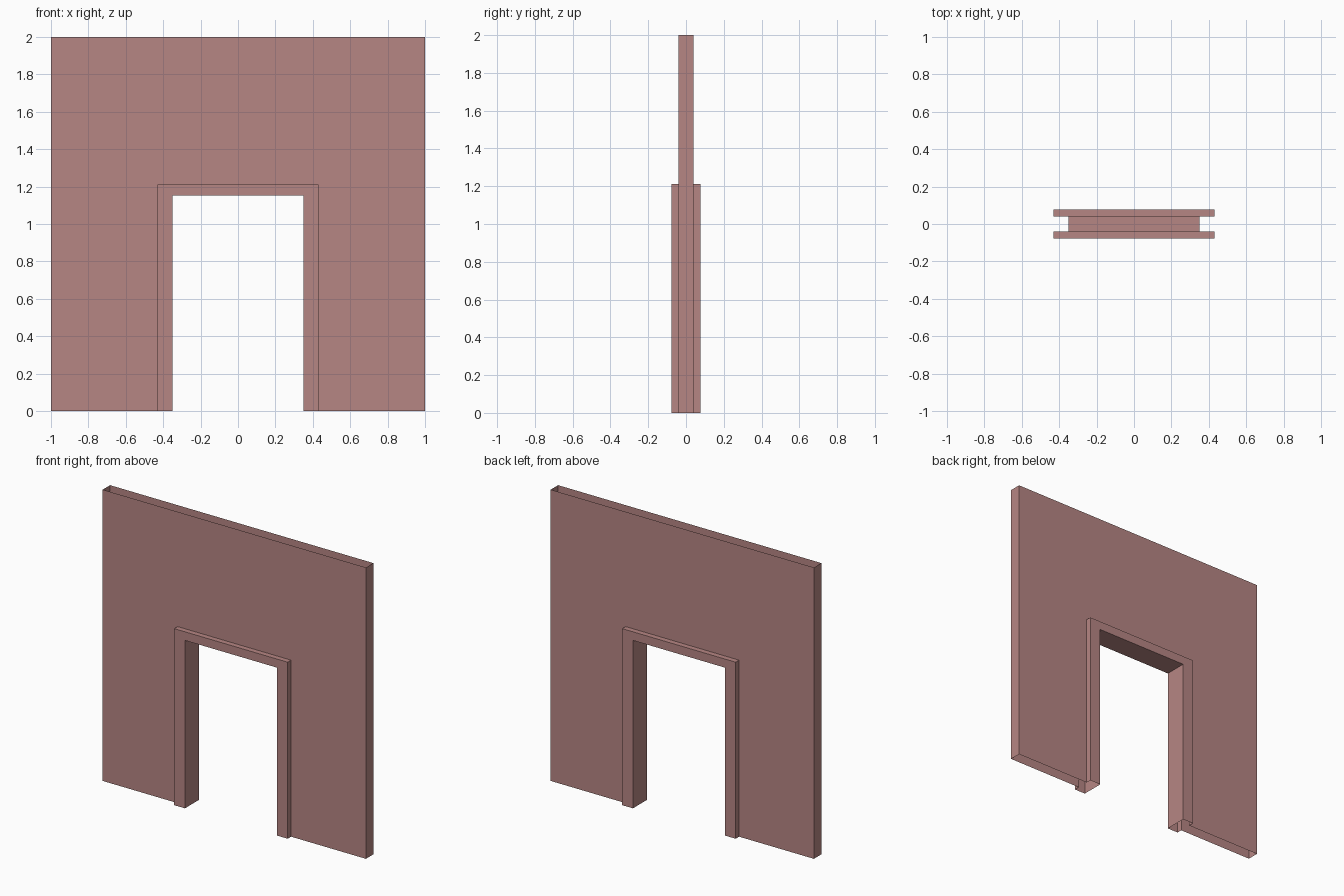
import bpy
import bmesh

if "Cube" in bpy.data.objects:
    bpy.data.objects.remove(bpy.data.objects["Cube"])

mat = bpy.data.materials.new("dusty_pink")
mat.diffuse_color = (0.47, 0.24, 0.23, 1)
mat.use_nodes = True
mat.node_tree.nodes["Principled BSDF"].inputs["Base Color"].default_value = mat.diffuse_color

WALL = (1.0, 2.0)      # half width, height of each arch outline
TRIM = (0.431, 1.212)
DOOR = (0.349, 1.153)
WALL_Y, TRIM_Y = 0.04, 0.077


def build(name, strips):
    """Bridge upside-down U outlines: (outline a, y a, outline b, y b, segments)."""
    bm = bmesh.new()

    def arch(size, y):
        w, h = size
        return [bm.verts.new((x, y, z)) for x, z in ((-w, 0), (-w, h), (w, h), (w, 0))]

    for a, ya, b, yb, segments in strips:
        p, q = arch(a, ya), arch(b, yb)
        for i in segments:
            bm.faces.new((q[i], q[i + 1], p[i + 1], p[i]))
    bmesh.ops.remove_doubles(bm, verts=bm.verts, dist=0.0001)
    loose = [v for v in bm.verts if not v.link_faces]
    bmesh.ops.delete(bm, geom=loose, context='VERTS')
    mesh = bpy.data.meshes.new(name)
    bm.to_mesh(mesh)
    bm.free()
    mesh.materials.append(mat)
    obj = bpy.data.objects.new(name, mesh)
    bpy.context.collection.objects.link(obj)
    return obj


ALL, SIDES = (0, 1, 2), (0, 2)

# Hollow wall shell: both faces and the two ends, open at top and bottom
build("wall", [
    (WALL, -WALL_Y, TRIM, -WALL_Y, ALL),
    (TRIM, WALL_Y, WALL, WALL_Y, ALL),
    (WALL, WALL_Y, WALL, -WALL_Y, SIDES),
])

# Door frame: raised trim on both faces and the jamb lining through the wall
build("door_frame", [
    (TRIM, -WALL_Y, TRIM, -TRIM_Y, ALL),
    (TRIM, -TRIM_Y, DOOR, -TRIM_Y, ALL),
    (DOOR, -TRIM_Y, DOOR, TRIM_Y, ALL),
    (DOOR, TRIM_Y, TRIM, TRIM_Y, ALL),
    (TRIM, TRIM_Y, TRIM, WALL_Y, ALL),
])
